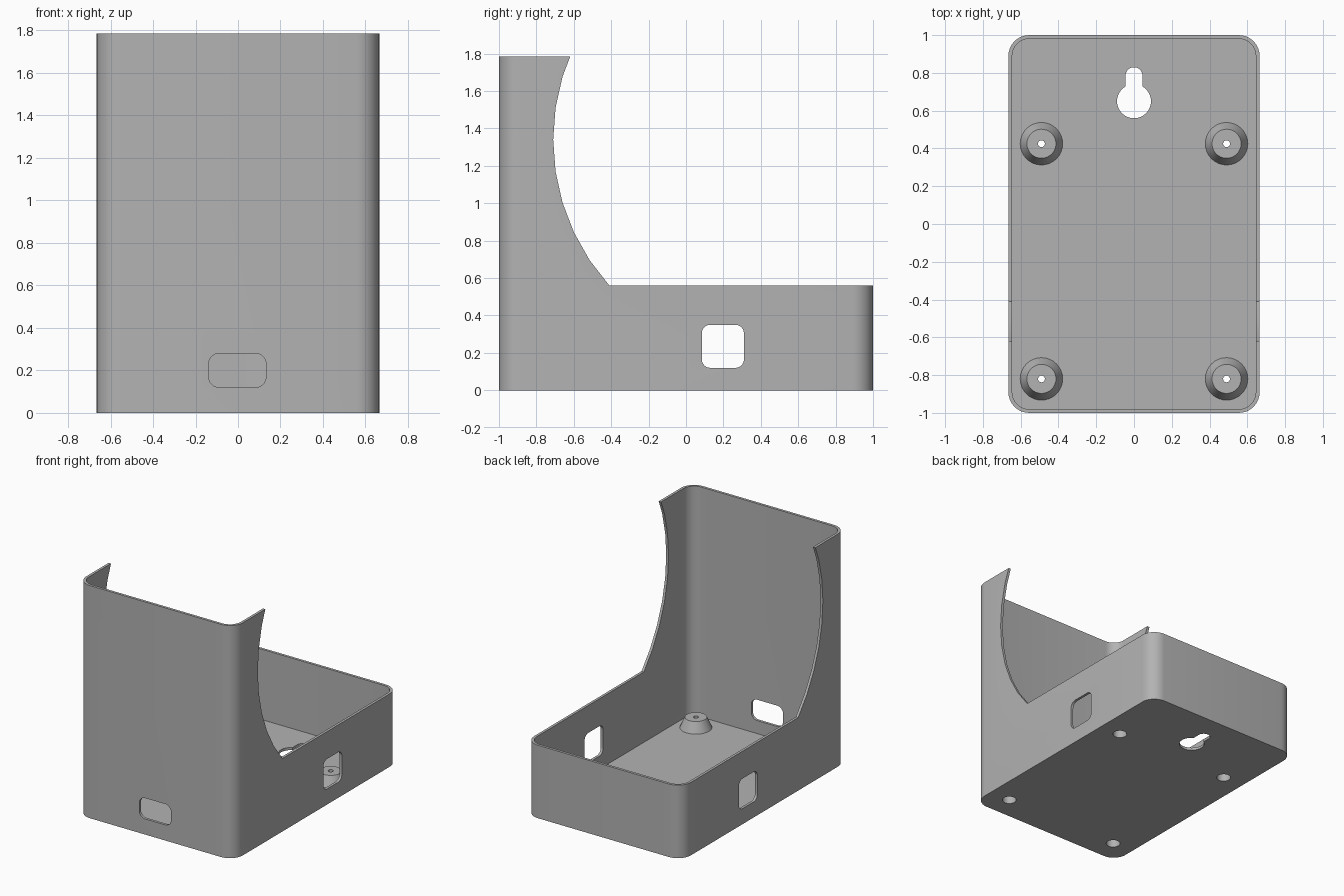
import bpy, bmesh
from math import sin, cos, pi, radians
from mathutils import Matrix

if "Cube" in bpy.data.objects:
    bpy.data.objects.remove(bpy.data.objects["Cube"])

W, L, H = 1.33, 2.0, 1.785     # width, length, height of the tall front
WALL, RIM = 0.02, 0.56         # wall thickness, height of the low tray

grey = bpy.data.materials.new("plain_grey")
grey.use_nodes = True
colour = (0.45, 0.45, 0.45, 1)
grey.diffuse_color = colour
grey.node_tree.nodes["Principled BSDF"].inputs["Base Color"].default_value = colour


def arc(cx, cy, r, start, end, n=8):
    steps = [radians(start + (end - start) * i / n) for i in range(n + 1)]
    return [(cx + r * cos(a), cy + r * sin(a)) for a in steps]


def rounded(cx, cy, w, h, r):
    pts = []
    for i, (sx, sy) in enumerate([(1, 1), (-1, 1), (-1, -1), (1, -1)]):
        pts += arc(cx + sx * (w / 2 - r), cy + sy * (h / 2 - r), r, 90 * i, 90 * i + 90)
    return pts


def make(name, bm):
    bmesh.ops.recalc_face_normals(bm, faces=bm.faces)
    mesh = bpy.data.meshes.new(name)
    bm.to_mesh(mesh)
    bm.free()
    mesh.materials.append(grey)
    ob = bpy.data.objects.new(name, mesh)
    bpy.context.collection.objects.link(ob)
    return ob


def prism(name, outline, low, high, axis="z"):
    """Extrude a 2D outline along an axis."""
    place = {"x": lambda u, v, t: (t, u, v),
             "y": lambda u, v, t: (u, t, v),
             "z": lambda u, v, t: (u, v, t)}[axis]
    bm = bmesh.new()
    rings = [[bm.verts.new(place(u, v, t)) for u, v in outline] for t in (low, high)]
    n = len(outline)
    for ring in rings:
        bm.faces.new(ring)
    for i in range(n):
        j = (i + 1) % n
        bm.faces.new((rings[0][i], rings[0][j], rings[1][j], rings[1][i]))
    return make(name, bm)


def cone(name, x, y, r1, r2, low, high):
    bm = bmesh.new()
    bmesh.ops.create_cone(bm, cap_ends=True, segments=32, radius1=r1, radius2=r2,
                          depth=high - low,
                          matrix=Matrix.Translation((x, y, (low + high) / 2)))
    return make(name, bm)


def combine(target, tool, operation="DIFFERENCE"):
    mod = target.modifiers.new("cut", "BOOLEAN")
    mod.operation, mod.solver, mod.object = operation, "EXACT", tool
    bpy.context.view_layer.objects.active = target
    bpy.ops.object.modifier_apply(modifier=mod.name)
    bpy.data.objects.remove(tool)


# Hollow rounded shell with a thin floor
body = prism("wall_mount_tray", rounded(0, 0, W, L, 0.11), 0, H)
combine(body, prism("cavity", rounded(0, 0, W - 2 * WALL, L - 2 * WALL, 0.09), WALL, H + 1))

# Side profile: curved tall front falling to the low rim
swoop = arc(0.454, 1.34, 1.164, 180 + 42, 180 - 25.2, 8)
swoop += [(-0.5, 2), (1.5, 2), (1.5, RIM)]
swoop[0] = (-0.41, RIM)
combine(body, prism("side_cut", swoop, -1, 1, "x"))

# Side windows, front slot and hanging keyhole
combine(body, prism("windows", rounded(0.197, 0.235, 0.225, 0.23, 0.045), -1, 1, "x"))
combine(body, prism("slot", rounded(-0.003, 0.2, 0.27, 0.16, 0.05), -1.2, -0.8, "y"))
keyhole = arc(0, 0.65, 0.09, 120, 420, 30) + arc(0, 0.785, 0.045, 0, 180, 12)
combine(body, prism("keyhole", keyhole, -0.1, 0.1))

# Conical standoffs, each with a screw hole and a recess underneath
for x in (-0.49, 0.49):
    for y in (-0.82, 0.425):
        combine(body, cone("standoff", x, y, 0.117, 0.077, 0.01, 0.1), "UNION")
        combine(body, cone("recess", x, y, 0.05, 0.05, -0.1, 0.065))
        combine(body, cone("screw_hole", x, y, 0.018, 0.018, -0.1, 0.2))

bpy.ops.object.select_all(action="DESELECT")
body.select_set(True)
bpy.context.view_layer.objects.active = body
bpy.ops.object.shade_smooth_by_angle(angle=radians(30))
